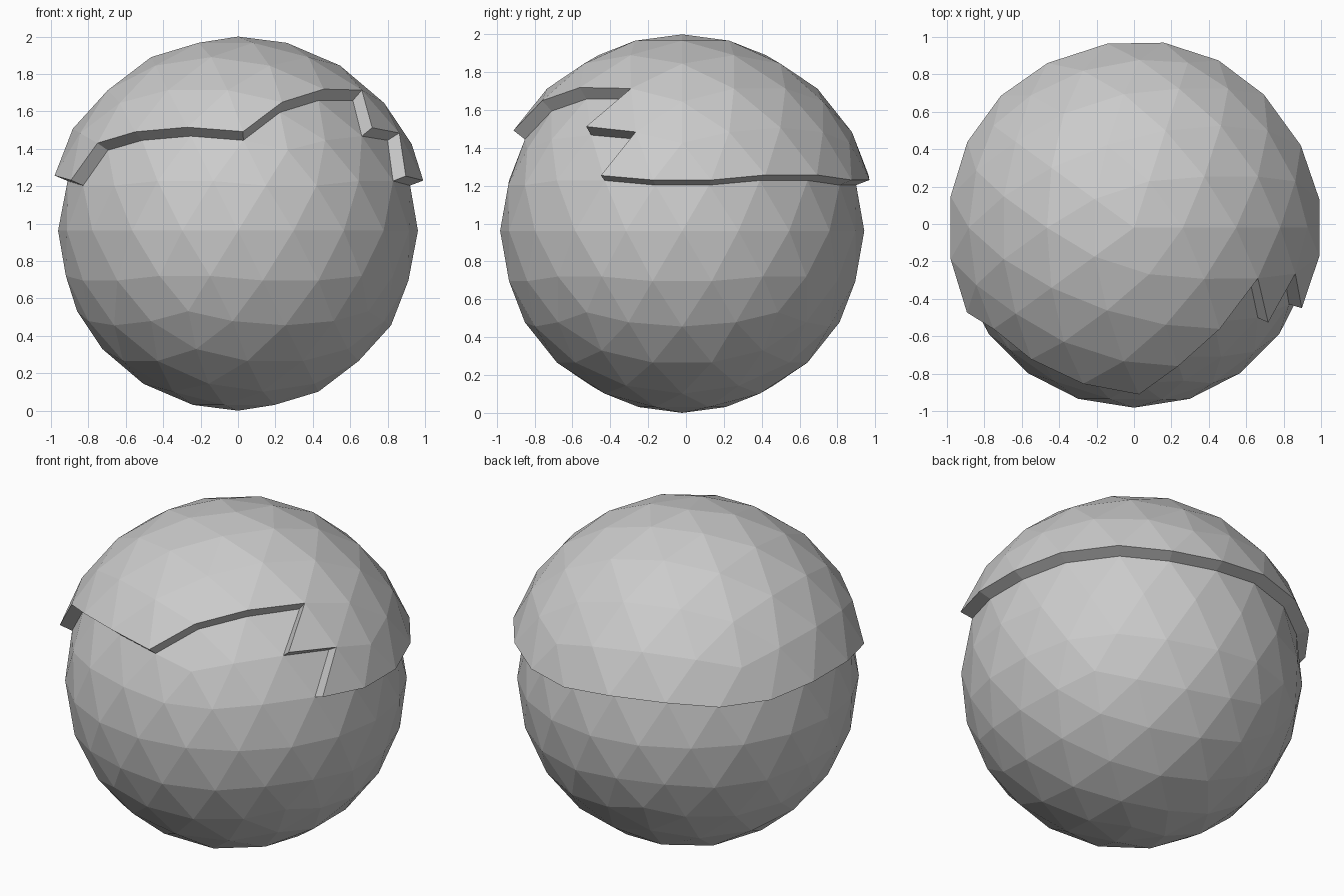
import bpy, bmesh
from mathutils import Vector

if "Cube" in bpy.data.objects:
    bpy.data.objects.remove(bpy.data.objects["Cube"])

R, T = 0.962, 0.076          # head radius, hair thickness
CENTRE = Vector((0, -0.02, R))


def new_object(name, bm):
    mesh = bpy.data.meshes.new(name)
    bm.to_mesh(mesh)
    bm.free()
    obj = bpy.data.objects.new(name, mesh)
    obj.location = CENTRE
    bpy.context.collection.objects.link(obj)
    return obj


def ico():
    bm = bmesh.new()
    bmesh.ops.create_icosphere(bm, subdivisions=3, radius=R)
    return bm


# Head: faceted ball
new_object("head", ico())

# Hair: upper faces of the same ball, bounded by a zigzag fringe in front
fringe = [(-.87, -.434, .232), (-.724, -.526, .447), (-.52, -.69, .505),
          (-.263, -.809, .526), (.007, -.86, .505), (.228, -.702, .675),
          (.447, -.526, .724), (.637, -.262, .72), (.688, -.5, .526),
          (.83, -.239, .502), (.861, -.424, .276)]
bm = ico()
path = [min(bm.verts, key=lambda v: (v.co / R - Vector(p)).length) for p in fringe]
pairs = [{a, b} for a, b in zip(path, path[1:])]


def on_rim(e):
    level = all(.2 < v.co.z / R < .35 for v in e.verts)
    return level or set(e.verts) in pairs


# Spread from the crown down to the rim, then drop everything else
start = max(bm.faces, key=lambda f: f.calc_center_median().z)
keep, todo = {start}, [start]
while todo:
    for e in todo.pop().edges:
        if not on_rim(e):
            for f in e.link_faces:
                if f not in keep:
                    keep.add(f)
                    todo.append(f)
bmesh.ops.delete(bm, geom=[f for f in bm.faces if f not in keep], context='FACES')
hair = new_object("hair", bm)
solid = hair.modifiers.new("thickness", 'SOLIDIFY')
solid.thickness = T
solid.offset = 1
